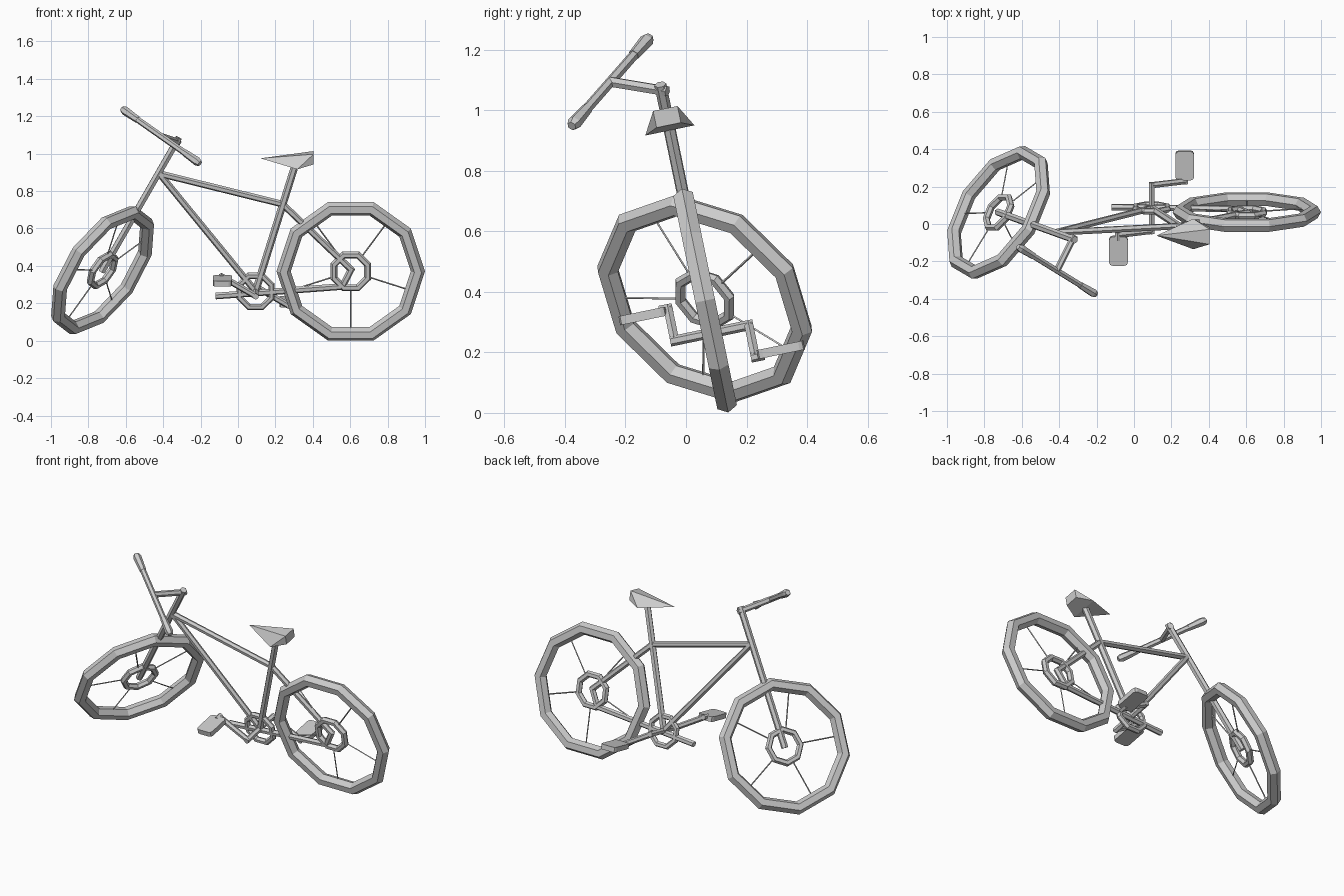
import bpy, bmesh
from math import radians, cos, sin
from mathutils import Matrix, Vector

if "Cube" in bpy.data.objects:
    bpy.data.objects.remove(bpy.data.objects["Cube"])

T, R = Matrix.Translation, Matrix.Rotation
# leaning bike frame (origin at rear axle height) and turned steering frame (origin at front hub)
BIKE = T((0, 0.063, 0.371)) @ R(radians(11.7), 4, 'X')
STEER = BIKE @ T((-0.724, 0, 0.006)) @ R(radians(29.4), 4, 'Y') @ R(radians(57), 4, 'Z')
REAR = BIKE @ T((0.603, 0, 0))
CRANK = BIKE @ T((0.094, 0, -0.109))


def add(name, bm, matrix):
    bmesh.ops.recalc_face_normals(bm, faces=bm.faces)
    me = bpy.data.meshes.new(name)
    bm.to_mesh(me)
    bm.free()
    ob = bpy.data.objects.new(name, me)
    bpy.context.collection.objects.link(ob)
    ob.matrix_world = matrix
    return ob


def tube(name, frame, a, b, r=0.018, r2=None, sides=6):
    a, b = Vector(a), Vector(b)
    d = b - a
    bm = bmesh.new()
    bmesh.ops.create_cone(bm, cap_ends=True, segments=sides, radius1=r,
                          radius2=r if r2 is None else r2, depth=d.length)
    rot = d.to_track_quat('Z', 'Y').to_matrix().to_4x4()
    return add(name, bm, frame @ T((a + b) / 2) @ rot)


def ring(name, frame, major, minor, segs, phase=0.0):
    bpy.ops.mesh.primitive_torus_add(major_segments=segs, minor_segments=6,
                                     major_radius=major, minor_radius=minor)
    ob = bpy.context.object
    ob.name = name
    ob.matrix_world = frame @ R(radians(90), 4, 'X') @ R(radians(phase), 4, 'Z')
    for p in ob.data.polygons:
        p.use_smooth = False


def wheel(name, frame, phase):
    ring(name + "_tyre", frame, 0.359, 0.038, 10, phase)
    ring(name + "_hub", frame, 0.097, 0.02, 8, phase + 22.5)
    for i in range(5):
        t = radians(phase + 54 + 72 * i)
        d = Vector((cos(t), 0, sin(t)))
        tube(f"{name}_spoke_{i}", frame, d * 0.1, d * 0.325, 0.004, sides=4)


# wheels
wheel("rear_wheel", REAR, 0)
wheel("front_wheel", STEER, -12.5)

# frame tubes
crank, cluster, head = (0.094, 0, -0.109), (0.238, 0, 0.367), (-0.42, 0, 0.533)
tube("seat_tube", BIKE, (0.089, 0, -0.125), (0.307, 0, 0.585), 0.02)
tube("top_tube", BIKE, head, cluster)
tube("down_tube", BIKE, head, crank)
tube("seat_stay", BIKE, cluster, (0.61, 0, 0.005))
tube("chain_stay", BIKE, (-0.12, 0, -0.135), (0.56, 0, -0.083))
tube("rear_dropout", BIKE, (0.553, 0, -0.092), (0.61, 0, 0.02))

# fork, stem and handlebar
tube("fork", STEER, (0, 0, -0.01), (0, 0, 0.83), 0.02)
tube("stem", STEER, (0.022, 0, 0.806), (-0.19, 0, 0.82), 0.018)
tube("handlebar", STEER, (-0.19, -0.2, 0.82), (-0.19, 0.2, 0.82), 0.017)
for s in (-1, 1):
    tube("grip", STEER, (-0.19, s * 0.17, 0.82), (-0.19, s * 0.265, 0.82), 0.019, 0.024)
    tube("grip_end", STEER, (-0.19, s * 0.265, 0.82), (-0.19, s * 0.285, 0.82), 0.024, 0.016)

# chainring, cranks and pedals
ring("chainring", CRANK, 0.092, 0.018, 8, 22.5)
tube("crank_axle", CRANK, (0, -0.14, 0), (0, 0.14, 0), 0.017)
for s in (-1, 1):
    end = Vector((s * 0.182, s * 0.125, s * -0.107))
    tube("crank_arm", CRANK, (0, s * 0.125, 0), end * 1.0, 0.017)
    tube("pedal_axle", CRANK, end - Vector((0, s * 0.015, 0)), end + Vector((0, s * 0.03, 0)), 0.016)
    bm = bmesh.new()
    bmesh.ops.create_cube(bm, size=1, matrix=Matrix.Diagonal((0.1, 0.158, 0.03, 1)))
    corners = [e for e in bm.edges if abs(e.verts[0].co.z - e.verts[1].co.z) > 0.01]
    bmesh.ops.bevel(bm, geom=corners, offset=0.018, segments=2, profile=0.5, affect='EDGES')
    add("pedal", bm, CRANK @ T((end.x - s * 0.005, s * 0.212, end.z + s * 0.006)))

# saddle wedge
bm = bmesh.new()
bm.verts.new((0.12, 0, 0.617))
for s in (-1, 1):
    for x, y, z in ((0.404, 0.041, 0.648), (0.404, 0.041, 0.592), (0.317, 0.083, 0.574)):
        bm.verts.new((x, s * y, z))
bmesh.ops.convex_hull(bm, input=bm.verts)
add("saddle", bm, BIKE)
